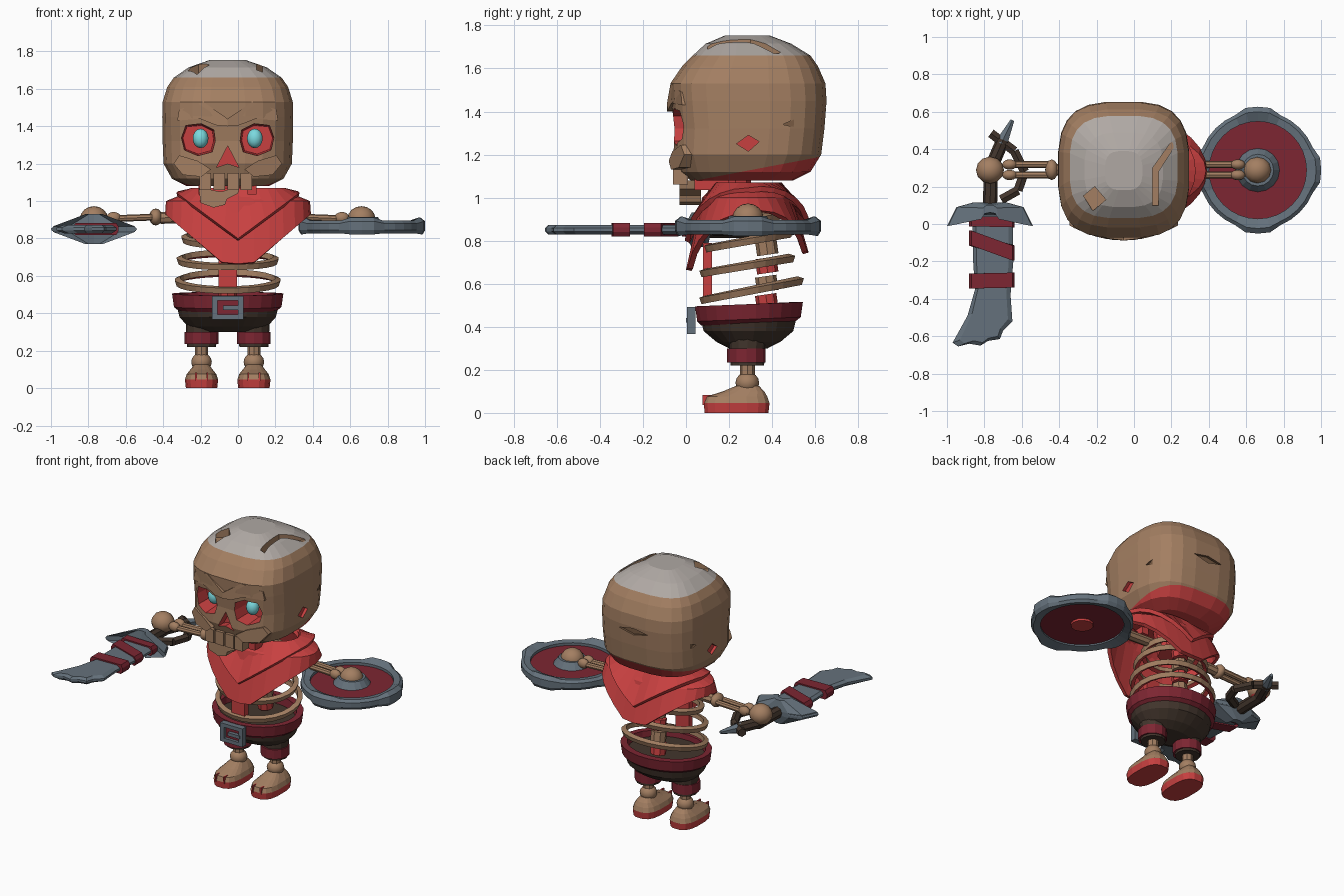
import bpy, bmesh, math
from mathutils import Vector

if "Cube" in bpy.data.objects:
    bpy.data.objects.remove(bpy.data.objects["Cube"])

C = -0.055  # body centre line


def material(name, r, g, b):
    m = bpy.data.materials.new(name)
    m.diffuse_color = [(v / 255) ** 2.2 for v in (r, g, b)] + [1]
    m.use_nodes = True
    m.node_tree.nodes["Principled BSDF"].inputs["Base Color"].default_value = m.diffuse_color
    return m


BONE = material("bone", 162, 126, 98)
PALE = material("pale_bone", 174, 167, 162)
CRACK = material("dark_bone", 118, 90, 68)
RED = material("red", 198, 66, 66)
CRIMSON = material("crimson", 124, 42, 53)
STEEL = material("steel", 101, 113, 123)
DARK = material("dark_brown", 68, 56, 48)
GLOW = material("cyan_glow", 122, 216, 222)


def finish(name, bm, mats, paint=None, smooth=False):
    bmesh.ops.recalc_face_normals(bm, faces=bm.faces)
    for f in bm.faces:
        f.smooth = smooth
        if paint:
            f.material_index = paint(f.calc_center_median(), f.normal)
    me = bpy.data.meshes.new(name)
    bm.to_mesh(me)
    bm.free()
    for m in mats if isinstance(mats, list) else [mats]:
        me.materials.append(m)
    ob = bpy.data.objects.new(name, me)
    bpy.context.collection.objects.link(ob)
    return ob


def skin_bm(rows, caps=True, loop=False):
    """Bridge closed rows of points."""
    bm = bmesh.new()
    vs = [[bm.verts.new(p) for p in r] for r in rows]
    n = len(vs[0])
    pairs = list(zip(vs, vs[1:])) + ([(vs[-1], vs[0])] if loop else [])
    for a, b in pairs:
        for i in range(n):
            bm.faces.new((a[i], a[(i + 1) % n], b[(i + 1) % n], b[i]))
    if caps and not loop:
        bm.faces.new(vs[0])
        bm.faces.new(vs[-1])
    return bm


def skin(name, rows, mats, paint=None, caps=True, loop=False):
    return finish(name, skin_bm(rows, caps, loop), mats, paint)


def oval(z, hx, y0, y1, cx=C, n=24, e=2.0, tilt=0.0):
    """Rounded-square ring; tilt raises the back."""
    pts = []
    for i in range(n):
        a = math.tau * (i + 0.5) / n
        c, s = math.cos(a), math.sin(a)
        x = math.copysign(abs(c) ** (2 / e), c)
        y = math.copysign(abs(s) ** (2 / e), s)
        pts.append((cx + hx * x, (y0 + y1) / 2 + (y1 - y0) / 2 * y, z + tilt * y))
    return pts


def rod(name, a, b, r, mat, r2=None, n=8):
    a, b = Vector(a), Vector(b)
    bm = bmesh.new()
    bmesh.ops.create_cone(bm, cap_ends=True, segments=n, radius1=r, radius2=r if r2 is None else r2, depth=(b - a).length)
    q = (b - a).to_track_quat('Z', 'Y')
    for v in bm.verts:
        v.co = q @ v.co + (a + b) / 2
    return finish(name, bm, mat)


def ball(name, c, r, mats, paint=None):
    bm = bmesh.new()
    bmesh.ops.create_uvsphere(bm, u_segments=12, v_segments=8, radius=1)
    for v in bm.verts:
        v.co = Vector([c[i] + r[i] * v.co[i] for i in range(3)])
    return finish(name, bm, mats, paint, True)


def box(name, c, s, mat):
    x, y, z = (k / 2 for k in s)
    rows = [[(c[0] + i * x, c[1] + j * y, c[2] + k * z) for i, j in ((-1, -1), (1, -1), (1, 1), (-1, 1))] for k in (-1, 1)]
    return skin(name, rows, mat)


# Skull shell
HEAD = [BONE, PALE, RED, CRACK]
levels = [(1.08, .22, .02, .50), (1.12, .30, -.03, .58), (1.20, .345, -.06, .63), (1.32, .35, -.055, .645),
          (1.45, .352, -.07, .655), (1.53, .35, -.075, .65), (1.61, .325, -.02, .615), (1.66, .29, .03, .58),
          (1.715, .21, .09, .49), (1.753, .10, .18, .39)]
bm = skin_bm([oval(*l, e=3.1) for l in levels])
bmesh.ops.bisect_plane(bm, geom=bm.verts[:] + bm.edges[:] + bm.faces[:], plane_co=(0, .1, 1.09), plane_no=(0, -.19, 1))
skull = finish("skull", bm, HEAD, lambda c, n: 1 if c.z > 1.66 else 2 if c.z < 1.09 + .19 * (c.y - .1) else 0)

# Cutters for sockets, nose, ear holes and cracks
cutters = []


def cut(k, a, b):
    cutters.append(skin("cutter", [a, b], HEAD, lambda c, n: k))


socket = [(.05, 1.32), (.07, 1.25), (.16, 1.225), (.25, 1.26), (.27, 1.34), (.24, 1.42), (.14, 1.43), (.06, 1.39)]
for s in (-1, 1):
    cut(2, [(C + s * u, -.3, z) for u, z in socket],
        [(C + s * (.15 + (u - .15) * .75), .08, 1.33 + (z - 1.33) * .75) for u, z in socket])
    ear = [(.235, 1.25), (.29, 1.29), (.34, 1.26), (.29, 1.215)]
    wedge = [(.45, 1.34), (.53, 1.375), (.63, 1.34), (.54, 1.32)]
    for k, shape in ((2, ear), (3, wedge)):
        cut(k, [(C + s * .42, y, z) for y, z in shape], [(C + s * .325, y, z) for y, z in shape])
nose = [(0, 1.295), (-.06, 1.18), (0, 1.2), (.06, 1.18)]
cut(2, [(C + u, -.3, z) for u, z in nose], [(C + u, .01, z) for u, z in nose])
slit = [(-.11, 1.42), (0, 1.44), (.11, 1.42), (0, 1.395)]
cut(3, [(C + u, .8, z) for u, z in slit], [(C + u, .635, z) for u, z in slit])
chip = [(-.27, .15), (-.21, .20), (-.15, .13), (-.22, .07)]
crack = [(.10, .10), (.13, .10), (.13, .28), (.22, .42), (.20, .44), (.10, .30)]
for shape in (chip, crack):
    cut(0, [(x, y, 1.9) for x, y in shape], [(x, y, 1.67) for x, y in shape])
for c in cutters:
    c.hide_render = True
    m = skull.modifiers.new("cut", 'BOOLEAN')
    m.operation, m.solver, m.object = 'DIFFERENCE', 'EXACT', c
dg = bpy.context.evaluated_depsgraph_get()
cut_mesh = bpy.data.meshes.new_from_object(skull.evaluated_get(dg))
skull.modifiers.clear()
skull.data = cut_mesh
for c in cutters:
    bpy.data.objects.remove(c)

# Face details
brow = [(0, 1.40), (.06, 1.405), (.15, 1.44), (.27, 1.43), (.26, 1.49), (.13, 1.53), (0, 1.44)]
cheek = [(.09, 1.17), (.16, 1.215), (.26, 1.245), (.29, 1.20), (.24, 1.14), (.14, 1.13)]
for s in (-1, 1):
    for name, shape in (("brow", brow), ("cheekbone", cheek)):
        skin(name, [[(C + s * u, y + .95 * u * u, z) for u, z in shape] for y in (-.088, .02)], BONE)
    ball("eye", (C + s * .145, .03, 1.335), (.042, .04, .052), GLOW)
    box("jaw_hinge", (C + s * .13, .12, 1.07), (.05, .16, .07), RED)
for u in (-.12, -.045, .03, .10):
    box("upper_tooth", (C + u, -.025, 1.105), (.062, .07, .09), BONE)
jaw = [(-.21, 1.07), (-.20, .99), (-.13, .965), (-.07, .98), (-.06, 1.01), (0, 1.04), (.01, 1.08), (-.09, 1.05)]
skin("lower_jaw", [[(x, y, z) for x, z in jaw] for y in (-.03, .07)], BONE)
rod("neck", (C, .27, .9), (C, .22, 1.12), .07, RED)


# Scarf: draped cloth and folded collar
def drape(z0, dz, back, rx, ry):
    pts = []
    for i in range(28):
        a = math.tau * i / 28
        c, s = math.cos(a), math.sin(a)
        z = max(z0 + dz * abs(c), .665) + (back * abs(s) if s > 0 else 0)
        pts.append((rx * c, .285 + ry * s, z))
    return pts


neckline = drape(1.06, 0, 0, .24, .15)
for name, rows in (("scarf", [neckline, drape(1.0, 0, 0, .385, .21), drape(.60, .33, .08, .39, .285)]),
                   ("scarf_fold", [drape(1.07, 0, 0, .25, .16), drape(.80, .245, .06, .33, .29)])):
    ob = skin(name, rows, RED, caps=False)
    m = ob.modifiers.new("thickness", 'SOLIDIFY')
    m.thickness = .025

# Ribs, spine and breastbone
for z, t, hx, y0, y1 in ((.57, .045, .285, .06, .55), (.685, .035, .275, .06, .51), (.80, .035, .25, .08, .50), (.89, .03, .2, .12, .46)):
    def band(dz, inset):
        return oval(z + dz, hx - inset, y0 + inset, y1 - inset, tilt=t)
    skin("rib", [band(-.02, .01), band(.01, 0), band(.02, .03), band(-.01, .035)], [BONE, RED],
         lambda c, n: int(n.z < -.5), loop=True)
for i in range(6):
    rod("vertebra", (C, .38, .48 + i * .085), (C, .37, .55 + i * .085), .05, BONE if i % 2 else RED)
box("breastbone", (C, .10, .66), (.10, .04, .26), RED)

# Trousers, belt and buckle
skin("trousers", [oval(*l) for l in ((.30, .15, .20, .38), (.33, .215, .14, .44), (.38, .26, .08, .50), (.46, .28, .06, .52))], DARK)
skin("belt", [oval(*l, tilt=.01) for l in ((.415, .265, .07, .51), (.435, .29, .05, .535), (.505, .30, .04, .545), (.505, .26, .08, .50), (.43, .25, .09, .49))],
     CRIMSON, loop=True)
for s in (-1, 1):
    box("buckle_side", (C + s * .07, .025, .43), (.03, .04, .125), STEEL)
    box("buckle_bar", (C, .025, .43 + s * .05), (.14, .04, .025), STEEL)
box("buckle_plate", (C, .035, .43), (.12, .02, .09), CRIMSON)
box("buckle_pin", (C + .02, .015, .43), (.09, .03, .022), STEEL)

for s in (-1, 1):
    # Leg and foot
    x = C + s * .14
    rod("trouser_leg", (x, .285, .22), (x, .285, .36), .078, DARK, .085, 12)
    rod("leg_wrap", (x, .28, .235), (x, .28, .30), .09, CRIMSON, n=12)
    rod("shin", (x, .285, .12), (x, .285, .24), .035, BONE)
    ball("ankle", (x, .285, .14), (.055, .055, .05), BONE)
    skin("foot", [oval(*l, cx=x, n=16, e=2.8) for l in ((0, .085, .085, .385), (.045, .09, .08, .39), (.075, .08, .09, .38), (.10, .06, .17, .365), (.125, .04, .23, .34))],
         [BONE, RED], lambda c, n: int(c.z < .05))
    for k in (-1, 1):
        box("toe_gap", (x + k * .03, .10, .06), (.009, .045, .045), RED)

    # Arm with paired forearm bones
    def at(u, y, z):
        return (C + s * u, y, z)
    rod("upper_arm", at(.10, .29, .92), at(.36, .29, .91), .032, BONE)
    ball("elbow", at(.385, .29, .915), (.035, .055, .045), BONE)
    for y in (.262, .318):
        rod("forearm_bone", at(.38, y, .915), at(.64, y, .905), .018, BONE)
        ball("wrist_knob", at(.61, y, .91), (.04, .028, .032), BONE)
    ball("hand", at(.715, .288, .905), (.075, .072, .068), [BONE, RED], lambda c, n: int(c.z < .865))

# Shield with plated rim
SX, SY = .662, .288


def rim(r, z, plated=0, rise=0):
    out = []
    for i in range(32):
        p = (i + 1) % 8 < 3
        a = math.tau * i / 32
        q = r + plated * p
        out.append((SX + q * math.cos(a), SY + q * math.sin(a), z + rise * p))
    return out


skin("shield_rim", [rim(.26, .84), rim(.305, .828, .02, -.006), rim(.318, .845, .021), rim(.318, .88, .021, .012), rim(.30, .895, .012, .018), rim(.26, .89)], STEEL, loop=True)
rod("shield_face", (SX, SY, .85), (SX, SY, .872), .268, CRIMSON, n=32)
rod("shield_boss", (SX, SY, .87), (SX, SY, .915), .118, STEEL, .085, 16)
rod("shield_boss_back", (SX, SY, .835), (SX, SY, .855), .07, RED, .07, 12)


# Sword: blade, wraps, guard, grip, knuckle bow and pommel
def slab(name, pts, c, steps, mat):
    skin(name, [[(c[0] + (x - c[0]) * k, c[1] + (y - c[1]) * j, z) for x, y in pts] for z, k, j in steps], mat)


blade = [(-.866, .06), (-.86, -.20), (-.85, -.35), (-.89, -.49), (-.97, -.635), (-.94, -.655), (-.88, -.64), (-.82, -.65), (-.78, -.625),
         (-.717, -.615), (-.70, -.57), (-.65, -.52), (-.66, -.38), (-.645, -.2), (-.647, .06)]
slab("blade", blade, (-.77, -.25), ((.828, .8, .96), (.843, 1, 1), (.858, 1, 1), (.873, .8, .96)), STEEL)
for y0, y1, h in ((.015, .01, .055), (-.075, -.155, .08), (-.305, -.30, .08)):
    wrap = [(-.882, y0 - h / 2), (-.882, y0 + h / 2), (-.638, y1 + h / 2), (-.638, y1 - h / 2)]
    slab("blade_wrap", wrap, (-.76, y0), ((.82, .9, 1), (.84, 1, 1), (.862, 1, 1), (.882, .9, 1)), CRIMSON)
guard = [(-1, -.01), (-.95, .09), (-.86, .115), (-.68, .115), (-.59, .09), (-.54, -.01), (-.63, .04), (-.77, .05), (-.91, .04)]
slab("sword_guard", guard, (-.77, .08), ((.77, .2, .6), (.835, .95, 1), (.865, .95, 1), (.93, .2, .6)), STEEL)
slab("guard_edge", guard, (-.77, .08), ((.84, .97, 1), (.85, 1, 1), (.86, .97, 1)), STEEL)
rod("grip", (-.77, .08, .85), (-.765, .32, .85), .038, DARK)
rod("grip_end", (-.765, .30, .85), (-.70, .45, .85), .036, DARK)
bow = [(-.71, .13), (-.62, .18), (-.585, .28), (-.64, .39), (-.765, .485)]
for (x0, y0), (x1, y1) in zip(bow, bow[1:]):
    rod("knuckle_bow", (x0, y0, .85), (x1, y1, .85), .028, DARK, n=6)
rod("pommel", (-.71, .43, .85), (-.65, .555, .85), .038, STEEL, .012, 6)
